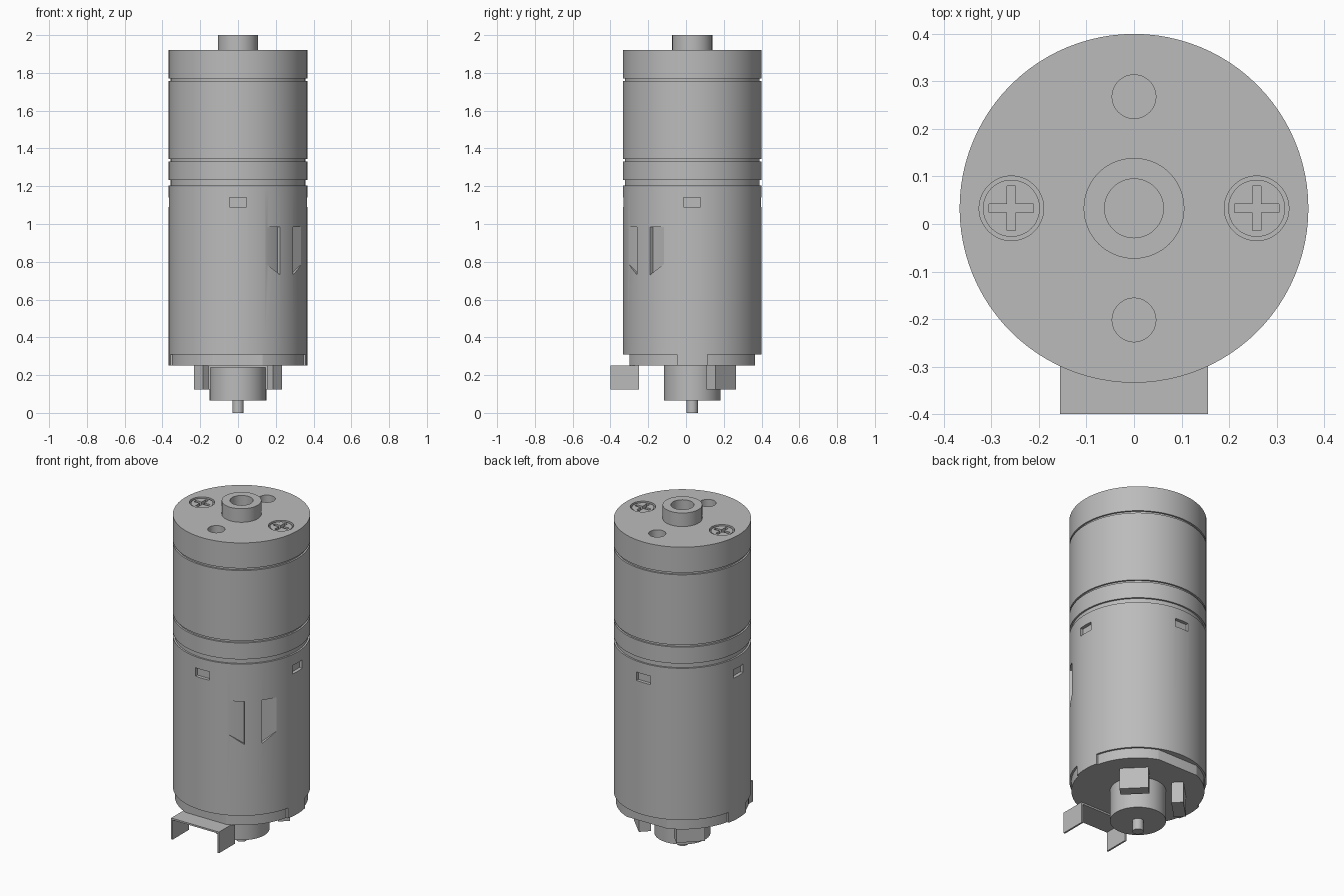
import bpy, bmesh, math
from mathutils import Matrix, Vector

if "Cube" in bpy.data.objects:
    bpy.data.objects.remove(bpy.data.objects["Cube"], do_unlink=True)

AXIS_Y = 0.033      # motor axis offset
R = 0.367           # housing radius

grey = bpy.data.materials.new("plain_grey")
grey.use_nodes = True
grey.diffuse_color = (0.5, 0.5, 0.5, 1)
grey.node_tree.nodes["Principled BSDF"].inputs["Base Color"].default_value = (0.5, 0.5, 0.5, 1)


def make(name, bm, smooth=True):
    bmesh.ops.recalc_face_normals(bm, faces=bm.faces)
    mesh = bpy.data.meshes.new(name)
    bm.to_mesh(mesh)
    bm.free()
    mesh.materials.append(grey)
    obj = bpy.data.objects.new(name, mesh)
    bpy.context.collection.objects.link(obj)
    if smooth:
        shade(obj)
    return obj


def activate(obj):
    bpy.ops.object.select_all(action="DESELECT")
    obj.select_set(True)
    bpy.context.view_layer.objects.active = obj


def shade(obj):
    activate(obj)
    bpy.ops.object.shade_smooth_by_angle(angle=math.radians(30))


def cylinder(name, r, z0, z1, x=0, y=0, sides=96):
    bm = bmesh.new()
    bmesh.ops.create_cone(bm, cap_ends=True, segments=sides, radius1=r, radius2=r, depth=z1 - z0,
                          matrix=Matrix.Translation((x, AXIS_Y + y, (z0 + z1) / 2)))
    return make(name, bm)


def box(name, size, centre, angle=0):
    """Box placed relative to the axis, turned about the axis by an angle in degrees."""
    bm = bmesh.new()
    turn = Matrix.Translation((0, AXIS_Y, 0)) @ Matrix.Rotation(math.radians(angle), 4, "Z")
    bmesh.ops.create_cube(bm, size=1, matrix=turn @ Matrix.Translation(centre) @ Matrix.Diagonal((*size, 1)))
    return make(name, bm, False)


def boolean(target, cutters, operation="DIFFERENCE"):
    for cutter in cutters:
        cutter.hide_render = True
        mod = target.modifiers.new("cut", "BOOLEAN")
        mod.operation = operation
        mod.solver = "EXACT"
        mod.object = cutter
        activate(target)
        bpy.ops.object.modifier_apply(modifier=mod.name)
        bpy.data.objects.remove(cutter, do_unlink=True)
    shade(target)


def arrow_cutter(side):
    """Wedge prism that leaves a flat floor beside the central rib."""
    outline = [(0.048, 0.985), (0.15, 0.985), (0.15, 0.8), (0.048, 0.73)]
    bm = bmesh.new()
    face = bm.faces.new([bm.verts.new((0.343, side * t, z)) for t, z in outline])
    ext = bmesh.ops.extrude_face_region(bm, geom=[face])
    bmesh.ops.translate(bm, vec=Vector((0.1, 0, 0)), verts=[v for v in ext["geom"] if isinstance(v, bmesh.types.BMVert)])
    bmesh.ops.rotate(bm, cent=(0, 0, 0), matrix=Matrix.Rotation(math.radians(-45), 3, "Z"), verts=bm.verts)
    bmesh.ops.translate(bm, vec=(0, AXIS_Y, 0), verts=bm.verts)
    return make("arrow_cutter", bm, False)


# Motor can with four slots and the arrow-shaped recess
can = cylinder("motor_can", R, 0.31, 1.205)
slots = [box("slot_cutter", (0.06, 0.09, 0.05), (R + 0.01, 0, 1.115), a) for a in (0, 90, 180, 270)]
boolean(can, slots + [arrow_cutter(s) for s in (-1, 1)])

# Gearbox sections separated by shallow grooves
cylinder("can_groove", 0.357, 1.2, 1.24)
cylinder("gearbox_ring", R, 1.233, 1.33)
cylinder("ring_groove", 0.357, 1.325, 1.35)
cylinder("gearbox_housing", R, 1.343, 1.757)
cylinder("cap_groove", 0.357, 1.75, 1.78)

# Front plate with mounting holes and screw seats
cap = cylinder("gearbox_cap", R, 1.77, 1.92)
holes = [cylinder("hole_cutter", 0.046, 1.82, 2, 0, s * 0.235, 48) for s in (-1, 1)]
seats = [cylinder("seat_cutter", 0.068, 1.88, 2, s * 0.258, 0, 48) for s in (-1, 1)]
bore = cylinder("bore_cutter", 0.062, 1.8, 2.1, sides=64)
boolean(cap, holes + seats + [bore])

# Hollow output boss
boss = cylinder("output_boss", 0.106, 1.91, 2.0, sides=64)
boolean(boss, [cylinder("bore_cutter", 0.062, 1.8, 2.1, sides=64)])

# Cross-head screws
for side, label in ((1, "left"), (-1, "right")):
    x = side * 0.258
    screw = cylinder(label + "_screw", 0.06, 1.87, 1.915, x, 0, 48)
    boolean(screw, [box("cross_cutter", (0.094, 0.018, 0.06), (x, 0, 1.925)),
                    box("cross_cutter", (0.018, 0.094, 0.06), (x, 0, 1.925))])

# Rear end plate: disc with two flats, and a flush tab on each side
plate = cylinder("end_plate", 0.356, 0.25, 0.32)
boolean(plate, [box("flat_limit", (1, 0.662, 1), (0, 0, 0.3))], "INTERSECT")
tabs = cylinder("end_plate_tabs", R, 0.25, 0.315)
boolean(tabs, [box("tab_limit", (1, 0.16, 1), (0, 0, 0.3))], "INTERSECT")

# Rear bearing hub and shaft
cylinder("bearing_hub", 0.15, 0.065, 0.26, sides=64)
cylinder("shaft", 0.03, 0, 0.08, sides=32)

# Brush blocks at the back corners
for angle, label in ((45, "left"), (135, "right")):
    box(label + "_brush_block", (0.065, 0.155, 0.13), (0.218, 0, 0.19), angle)

# Folded front bracket: top plate and two side flaps
box("bracket_top", (0.312, 0.15, 0.01), (0, -0.358, 0.245))
for side, label in ((1, "left"), (-1, "right")):
    box(label + "_bracket_flap", (0.01, 0.15, 0.12), (side * 0.151, -0.358, 0.185))
